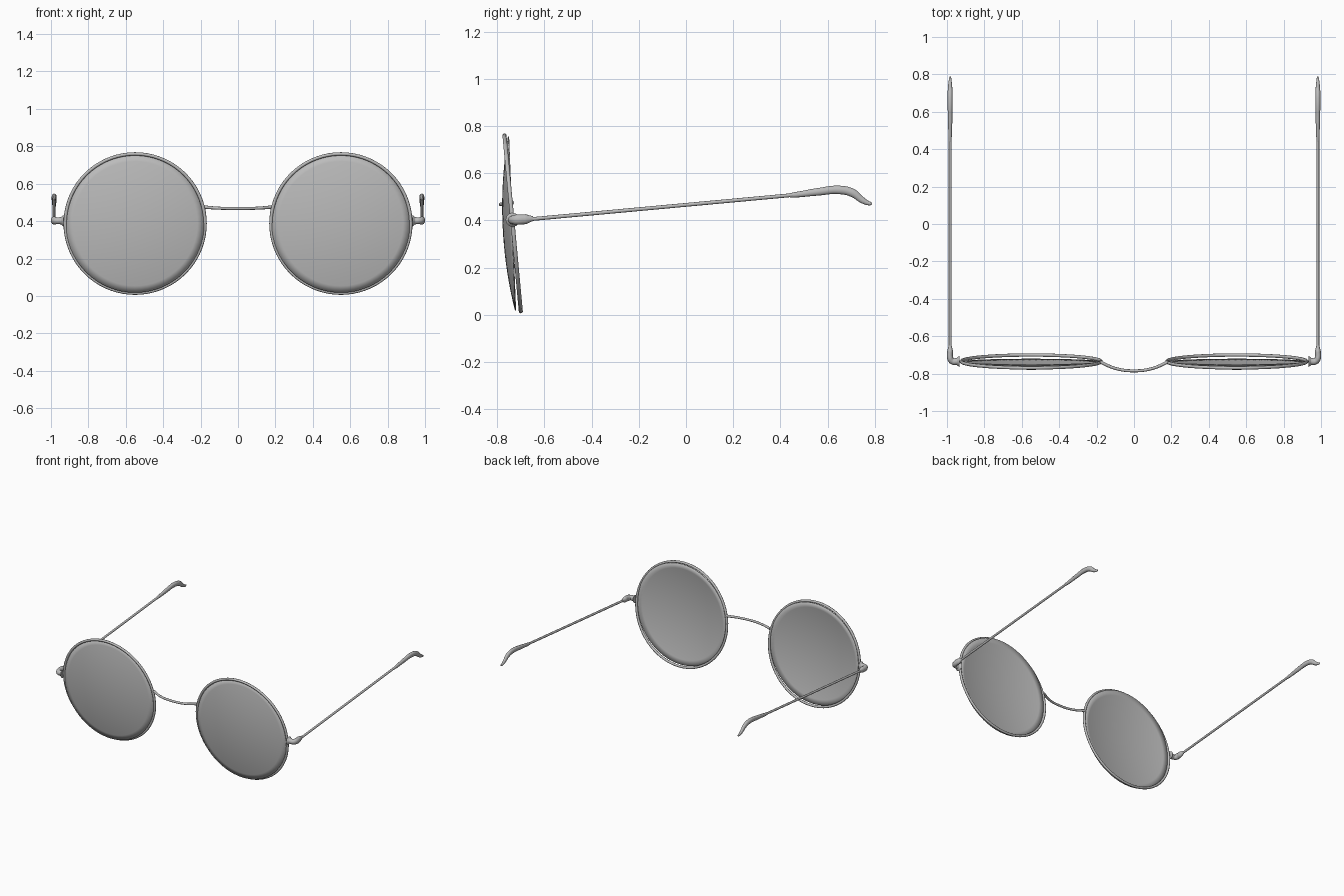
import bpy
import bmesh
import math
from mathutils import Matrix, Vector

if "Cube" in bpy.data.objects:
    bpy.data.objects.remove(bpy.data.objects["Cube"], do_unlink=True)

grey = bpy.data.materials.new("plain grey")
grey.use_nodes = True
COLOR = (0.5, 0.5, 0.5, 1)
grey.diffuse_color = COLOR
grey.node_tree.nodes["Principled BSDF"].inputs["Base Color"].default_value = COLOR


def finish(obj, angle=60):
    """Give the part its colour and smooth shading."""
    obj.data.materials.clear()
    obj.data.materials.append(grey)
    bpy.ops.object.select_all(action="DESELECT")
    obj.select_set(True)
    bpy.context.view_layer.objects.active = obj
    bpy.ops.object.shade_smooth_by_angle(angle=math.radians(angle))


def tube(name, points, radii, squash=1.0, pivot_x=0.0):
    """Round tube through points, with a radius at each; squash narrows it in x."""
    curve = bpy.data.curves.new(name, "CURVE")
    curve.dimensions = "3D"
    curve.bevel_depth = 1
    curve.bevel_resolution = 4
    curve.resolution_u = 8
    curve.use_fill_caps = True
    spline = curve.splines.new("BEZIER")
    spline.bezier_points.add(len(points) - 1)
    for p, co, r in zip(spline.bezier_points, points, radii):
        p.co = co
        p.radius = r
        p.handle_left_type = p.handle_right_type = "AUTO"
    obj = bpy.data.objects.new(name, curve)
    bpy.context.collection.objects.link(obj)
    bpy.ops.object.select_all(action="DESELECT")
    obj.select_set(True)
    bpy.context.view_layer.objects.active = obj
    bpy.ops.object.convert(target="MESH")
    obj = bpy.context.object
    for v in obj.data.vertices:
        v.co.x = pivot_x + (v.co.x - pivot_x) * squash
    finish(obj)
    return obj


def lens(name, centre, radius, bulge, tilt):
    """Thin spherical cap, bulging to the front."""
    sphere_r = (radius ** 2 + bulge ** 2) / (2 * bulge)
    bm = bmesh.new()
    profile = []
    for i in range(11):
        r = radius * i / 10
        depth = math.sqrt(sphere_r ** 2 - r ** 2) - (sphere_r - bulge)
        profile.append(bm.verts.new((r, -depth, 0)))
    edges = [bm.edges.new(pair) for pair in zip(profile, profile[1:])]
    bmesh.ops.spin(bm, geom=profile + edges, cent=(0, 0, 0), axis=(0, 1, 0),
                   angle=math.tau, steps=64)
    bmesh.ops.remove_doubles(bm, verts=bm.verts, dist=0.0002)
    bmesh.ops.recalc_face_normals(bm, faces=bm.faces)
    if sum(f.normal.y for f in bm.faces) > 0:
        bmesh.ops.reverse_faces(bm, faces=bm.faces)
    bm.transform(Matrix.Translation(centre) @ Matrix.Rotation(tilt, 4, "X"))
    mesh = bpy.data.meshes.new(name)
    bm.to_mesh(mesh)
    bm.free()
    obj = bpy.data.objects.new(name, mesh)
    bpy.context.collection.objects.link(obj)
    thick = obj.modifiers.new("thickness", "SOLIDIFY")
    thick.thickness = 0.005
    finish(obj, 40)


for side, s in (("left", 1), ("right", -1)):
    # Wire rim, leaning forward at the top
    bpy.ops.mesh.primitive_torus_add(
        major_segments=72, minor_segments=10, major_radius=0.374, minor_radius=0.009,
        location=(s * 0.55, -0.735, 0.387), rotation=(math.radians(95.3), 0, 0))
    rim = bpy.context.object
    rim.name = side + "_rim"
    finish(rim)

    # Domed lens, leaning less than the rim
    lens(side + "_lens", Vector((s * 0.55, -0.74, 0.387)), 0.37, 0.038, math.radians(2.3))

    # End piece: flares from the rim and turns back to the hinge
    tube(side + "_end_piece",
         [(s * 0.918, -0.735, 0.402), (s * 0.935, -0.735, 0.402), (s * 0.965, -0.734, 0.402),
          (s * 0.982, -0.718, 0.403), (s * 0.983, -0.68, 0.405), (s * 0.983, -0.648, 0.408)],
         [0.030, 0.019, 0.018, 0.022, 0.021, 0.010],
         0.75, s * 0.983)

    # Temple arm, rising gently to the back
    tube(side + "_temple", [(s * 0.983, -0.68, 0.403), (s * 0.983, 0.46, 0.508)],
         [0.008, 0.008])

    # Ear tip, swelling and then hooking down
    tube(side + "_ear_tip",
         [(s * 0.983, 0.44, 0.506), (s * 0.983, 0.47, 0.509), (s * 0.983, 0.56, 0.521),
          (s * 0.983, 0.65, 0.529), (s * 0.983, 0.705, 0.517), (s * 0.983, 0.75, 0.484),
          (s * 0.983, 0.78, 0.471), (s * 0.983, 0.789, 0.471)],
         [0.009, 0.012, 0.016, 0.018, 0.018, 0.013, 0.008, 0.004],
         0.75, s * 0.983)

# Bridge, bowing forward between the rims
tube("bridge",
     [(-0.182, -0.737, 0.475), (-0.1, -0.772, 0.469), (0, -0.785, 0.468),
      (0.1, -0.772, 0.469), (0.182, -0.737, 0.475)],
     [0.009, 0.008, 0.008, 0.008, 0.009])
